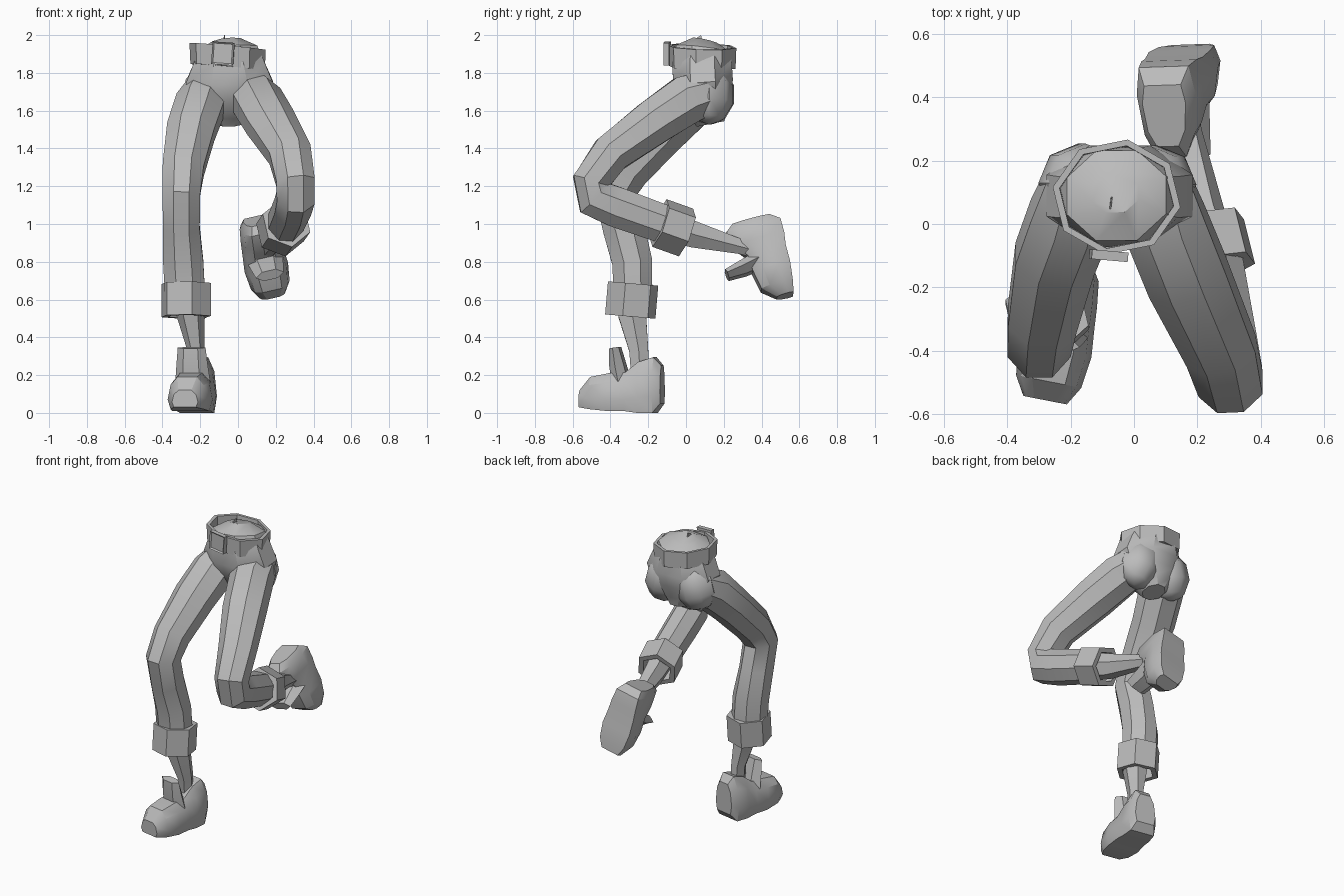
import bpy
import bmesh
from math import sin, cos, pi, radians
from mathutils import Vector, Matrix

if "Cube" in bpy.data.objects:
    bpy.data.objects.remove(bpy.data.objects["Cube"], do_unlink=True)

grey = bpy.data.materials.new("plain_grey")
grey.use_nodes = True
grey.diffuse_color = (0.5, 0.5, 0.5, 1)
grey.node_tree.nodes["Principled BSDF"].inputs["Base Color"].default_value = (0.5, 0.5, 0.5, 1)


def finish(name, bm, angle=28):
    bmesh.ops.recalc_face_normals(bm, faces=bm.faces)
    mesh = bpy.data.meshes.new(name)
    bm.to_mesh(mesh)
    bm.free()
    mesh.materials.append(grey)
    obj = bpy.data.objects.new(name, mesh)
    bpy.context.collection.objects.link(obj)
    bpy.ops.object.select_all(action='DESELECT')
    obj.select_set(True)
    bpy.context.view_layer.objects.active = obj
    bpy.ops.object.shade_smooth_by_angle(angle=radians(angle))
    return obj


def skin(name, loops, closed=False, angle=28):
    """Join matching loops of points into one surface, capped unless closed."""
    bm = bmesh.new()
    rows = [[bm.verts.new(p) for p in loop] for loop in loops]
    pairs = list(zip(rows, rows[1:]))
    if closed:
        pairs.append((rows[-1], rows[0]))
    else:
        bm.faces.new(rows[0])
        bm.faces.new(rows[-1])
    n = len(rows[0])
    for a, b in pairs:
        for i in range(n):
            j = (i + 1) % n
            bm.faces.new((a[i], a[j], b[j], b[i]))
    return finish(name, bm, angle)


def tube_loops(rings, sides, turn):
    """Each ring is x, y, z, side radius, depth radius, set square to the path."""
    centres = [Vector(r[:3]) for r in rings]
    loops = []
    for i, r in enumerate(rings):
        t = (centres[min(i + 1, len(rings) - 1)] - centres[max(i - 1, 0)]).normalized()
        u = (Vector((1, 0, 0)) - t * t.x).normalized()
        v = t.cross(u)
        angles = [2 * pi * k / sides + turn for k in range(sides)]
        loops.append([centres[i] + u * r[3] * cos(a) + v * r[4] * sin(a) for a in angles])
    return loops


def tube(name, rings, sides=8, turn=pi / 8, matrix=Matrix()):
    loops = tube_loops(rings, sides, turn)
    return skin(name, [[matrix @ p for p in loop] for loop in loops], angle=35)


def cuff(name, start, end, radius, wall=0.035):
    """Hollow turned-up trouser end."""
    path = [(*start, radius, radius), (*end, radius, radius)]
    inner = [(*p[:3], radius - wall, radius - wall) for p in path]
    a, b = tube_loops(path, 6, 0.3)
    c, d = tube_loops(inner, 6, 0.3)
    skin(name, [a, b, d, c], closed=True)


def seat(name, centre, lean):
    """Rounded back of the hip, leaning outward at the foot."""
    bm = bmesh.new()
    shape = (Matrix.Translation(centre) @ Matrix.Rotation(radians(lean), 4, 'Y')
             @ Matrix.Diagonal((0.135, 0.13, 0.165, 1)))
    bmesh.ops.create_uvsphere(bm, u_segments=8, v_segments=5, radius=1, matrix=shape)
    finish(name, bm, 40)


def shoe(side, matrix):
    # distance from heel, half width, sole height, top height
    stations = [(0, .07, .05, .25), (.04, .095, 0, .295), (.12, .105, 0, .27),
                (.19, .11, .01, .215), (.28, .118, .01, .21),
                (.38, .105, .02, .19), (.44, .07, .03, .12)]
    loops = []
    for f, w, low, top in stations:
        half = [(.85, 0), (1, .3), (.85, .75), (.5, 1)]
        outline = half + [(-x, h) for x, h in reversed(half)]
        loops.append([matrix @ Vector((x * w, -f, low + h * (top - low))) for x, h in outline])
    skin(side + "_shoe", loops)
    tube(side + "_shoe_tongue", [(0, -.22, .16, .095, .05), (0, -.24, .25, .085, .045),
                                 (0, -.255, .345, .075, .03)], 6, 0, matrix)


# Hips with the domed closing surface at the waist
tube("hips", [(-.06, .1, 1.97, .08, .07), (-.055, .09, 1.925, .17, .155),
              (-.05, .085, 1.85, .205, .17), (-.045, .09, 1.75, .25, .172),
              (-.05, .1, 1.66, .22, .15), (-.05, .12, 1.58, .13, .11),
              (-.05, .13, 1.53, .07, .08)])
seat("left_seat", (.06, .125, 1.685), -15)
seat("right_seat", (-.165, .13, 1.685), 15)

# Belt, tilted slightly, and its buckle
belt = []
for radius, z in ((.2, 1.83), (.205, 1.94), (.183, 1.94), (.18, 1.83)):
    loop = []
    for k in range(8):
        a = k * pi / 4 - radians(10)
        x, y = radius * cos(a), radius * .9 * sin(a)
        loop.append((x - .055, y + .085, z - .09 * x - .03 * y))
    belt.append(loop)
skin("belt", belt, closed=True)

place = (Matrix.Translation((-.08, -.1, 1.903)) @ Matrix.Rotation(radians(-5), 4, 'Z')
         @ Matrix.Rotation(radians(4), 4, 'Y'))
bm = bmesh.new()
bmesh.ops.create_cube(bm, size=1, matrix=place @ Matrix.Diagonal((.115, .03, .12, 1)))
front = min(bm.faces, key=lambda f: f.calc_center_median().y)
bmesh.ops.inset_region(bm, faces=[front], thickness=.012, depth=-.008)
finish("buckle", bm)

# Small upright sliver at the waist
skin("waist_sliver", [[(x, .0, 1.95), (x + .012, .09, 1.95), (x + .012, .08, 2.0)]
                      for x in (-.085, -.08)])

# Left leg, bent back at the knee
tube("left_trouser_leg", [
    (.065, .13, 1.70, .12, .12), (.1, .0, 1.655, .14, .14), (.17, -.17, 1.54, .14, .13),
    (.275, -.4, 1.37, .122, .112), (.305, -.505, 1.22, .11, .105),
    (.305, -.485, 1.14, .108, .115), (.29, -.37, 1.09, .105, .115),
    (.25, -.12, 1.0, .1, .11)])
cuff("left_cuff", (.257, -.14, 1.005), (.222, 0, .955), .135)
tube("left_lower_leg", [(.25, -.1, .99, .085, .09), (.215, .04, .945, .07, .08),
                        (.17, .29, .88, .045, .045), (.15, .4, .85, .045, .045)], 6, 0)
turn = (Matrix.Rotation(radians(2), 4, 'Z') @ Matrix.Rotation(radians(-13), 4, 'Y')
        @ Matrix.Rotation(radians(104), 4, 'X'))
shoe("left", Matrix.Translation((.085, .487, 1.052)) @ turn)

# Right leg, standing
tube("right_trouser_leg", [
    (-.17, .13, 1.70, .12, .12), (-.2, .02, 1.63, .14, .14), (-.25, -.11, 1.49, .137, .128),
    (-.29, -.3, 1.29, .118, .122), (-.3, -.375, 1.16, .108, .12),
    (-.3, -.33, .98, .105, .12), (-.29, -.285, .8, .115, .115),
    (-.28, -.28, .62, .115, .11)])
cuff("right_cuff", (-.275, -.28, .685), (-.275, -.295, .51), .137)
tube("right_lower_leg", [(-.265, -.29, .62, .09, .09), (-.25, -.285, .52, .075, .085),
                         (-.222, -.25, .33, .045, .058), (-.22, -.24, .15, .045, .055)], 6, 0)
shoe("right", Matrix.Translation((-.197, -.125, 0)) @ Matrix.Rotation(radians(-11), 4, 'Z'))
